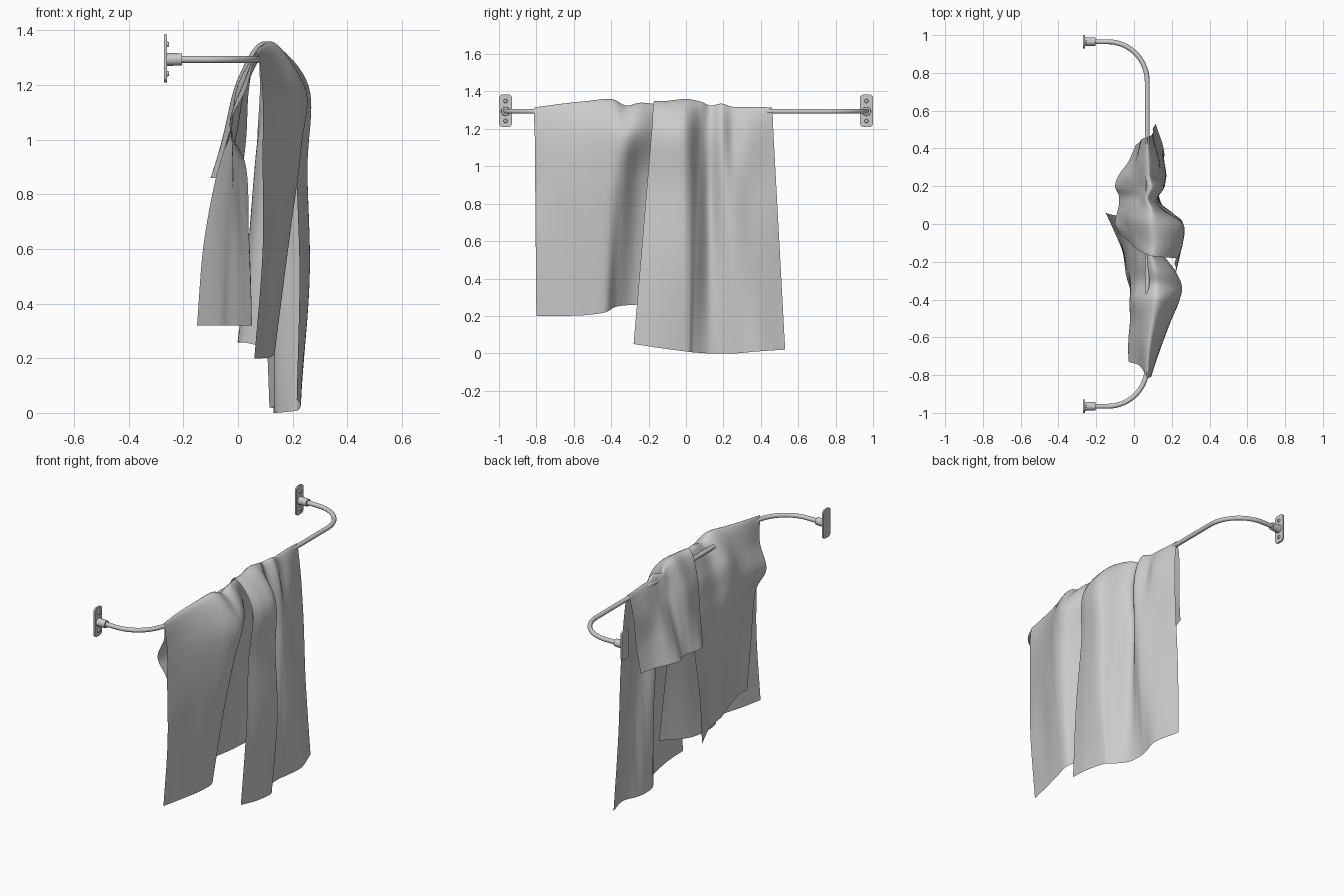
import bpy, bmesh, math
from mathutils import Vector, Matrix

if "Cube" in bpy.data.objects:
    bpy.data.objects.remove(bpy.data.objects["Cube"])

BAR_Z, BAR_X, END_Y, PLATE_X = 1.294, 0.07, 0.965, -0.27


def finish(name, bm, smooth=40):
    me = bpy.data.meshes.new(name)
    bm.to_mesh(me)
    bm.free()
    ob = bpy.data.objects.new(name, me)
    bpy.context.collection.objects.link(ob)
    bpy.ops.object.select_all(action='DESELECT')
    ob.select_set(True)
    bpy.context.view_layer.objects.active = ob
    bpy.ops.object.shade_smooth_by_angle(angle=math.radians(smooth))
    return ob


def spline(pts, steps):
    """Catmull-Rom through the points, with extrapolated ends."""
    p = [2 * pts[0] - pts[1], *pts, 2 * pts[-1] - pts[-2]]
    out = []
    for i in range(1, len(p) - 2):
        a, b, c, d = p[i - 1:i + 3]
        for k in range(steps):
            t = k / steps
            out.append(0.5 * (2 * b + (c - a) * t + (2 * a - 5 * b + 4 * c - d) * t * t
                              + (3 * b - a - 3 * c + d) * t ** 3))
    return out + [pts[-1]]


def rows_of(side, top):
    """Control rows of one hanging side: fraction down from the bar -> x per station."""
    p = side.get('power', 1)
    return [[Vector((x, ty + (hy - ty) * f ** p, tz + (hz - tz) * f))
             for x, ty, tz, hy, hz in zip(xs, top['y'], top['z'], side['y'], side['z'])]
            for f, xs in side['rows']]


def towel(name, top, front, back):
    ridge = [Vector(c) for c in zip(top['x'], top['y'], top['z'])]
    rows = rows_of(front, top) + [ridge] + rows_of(back, top)
    rows = [spline(r, 8) for r in rows]
    cols = [spline(list(c), 10) for c in zip(*rows)]
    bm = bmesh.new()
    vs = [[bm.verts.new(p) for p in c] for c in cols]
    for a, b in zip(vs, vs[1:]):
        for j in range(len(a) - 1):
            bm.faces.new((a[j], b[j], b[j + 1], a[j + 1]))
    return finish(name, bm, 180)


# Lower towel, on the -y part of the bar
towel('lower_towel',
      {'x': (.07, .08, .10, .12, .12, .11, .08, .07),
       'y': (-.81, -.66, -.52, -.40, -.32, -.24, -.12, 0),
       'z': (1.315, 1.335, 1.35, 1.36, 1.325, 1.34, 1.328, 1.328)},
      {'y': (-.80, -.66, -.53, -.43, -.37, -.26, -.08, .13),
       'z': (.20, .20, .205, .22, .25, .26, .26, .30),
       'rows': [(1, (.06, .09, .12, .13, .06, 0, .02, .09)),
                (.65, (.09, .12, .165, .185, .14, .06, .04, .08)),
                (.35, (.09, .14, .19, .23, .21, .12, .07, .07)),
                (.14, (.09, .13, .18, .23, .25, .215, .12, .08))]},
      {'y': (-.66, -.58, -.50, -.40, -.28, -.15, -.05, .06),
       'z': (.32,) * 8, 'power': .45,
       'rows': [(.13, (.03, .02, .02, .01, .03, .03, .03, .03)),
                (.27, (-.03, -.03, -.02, -.02, 0, 0, -.01, -.01)),
                (.42, (.03, .01, -.01, -.02, -.02, -.03, -.05, -.07)),
                (.7, (.04, .04, .02, 0, -.03, -.05, -.08, -.125)),
                (1, (.05, .05, .03, 0, -.04, -.06, -.10, -.15))]})

# Upper towel, overlapping the first, long in front and short behind
towel('upper_towel',
      {'x': (.10, .11, .10, .09, .07, .09, .08, .075, .07),
       'y': (-.17, -.10, 0, .08, .13, .19, .25, .33, .46),
       'z': (1.35, 1.35, 1.36, 1.345, 1.325, 1.335, 1.318, 1.318, 1.315)},
      {'y': (-.28, -.15, 0, .04, .12, .20, .27, .38, .53),
       'z': (.05, .03, .01, .005, 0, 0, 0, .01, .02),
       'rows': [(1, (.215, .23, .22, .19, .14, .13, .14, .16, .115)),
                (.65, (.225, .25, .26, .21, .13, .15, .17, .15, .10)),
                (.35, (.215, .24, .25, .17, .11, .16, .16, .13, .10)),
                (.12, (.225, .25, .25, .15, .12, .15, .12, .13, .09))]},
      {'y': (-.05, 0, .06, .10, .15, .20, .26, .33, .42),
       'z': (.86, .86, .86, .86, .86, .86, .86, .85, .84),
       'rows': [(.27, (.02, .01, 0, .01, .025, .03, .02, .02, .04)),
                (.65, (-.03, -.045, -.05, -.04, -.03, -.04, -.04, 0, .03)),
                (1, (-.08, -.10, -.09, -.08, -.08, -.10, -.08, -.03, .01))]})

# Bent bar: straight run with a quarter turn to the wall at each end
R = 0.21
half = [(BAR_X - R + R * math.cos(a), END_Y - R + R * math.sin(a))
        for a in (math.pi / 2 * i / 16 for i in range(17))] + [(PLATE_X + .02, END_Y)]
path = [(x, -y) for x, y in reversed(half)] + half
bm = bmesh.new()
rings = []
for i, (x, y) in enumerate(path):
    x0, y0 = path[max(i - 1, 0)]
    x1, y1 = path[min(i + 1, len(path) - 1)]
    n = Vector((y1 - y0, x0 - x1, 0)).normalized()
    rings.append([bm.verts.new(Vector((x, y, BAR_Z)) + .013 * (n * math.cos(a) + Vector((0, 0, math.sin(a)))))
                  for a in (math.tau * k / 20 for k in range(20))])
for a, b in zip(rings, rings[1:]):
    for k in range(20):
        bm.faces.new((a[k], a[(k + 1) % 20], b[(k + 1) % 20], b[k]))
bm.faces.new(rings[0])
bm.faces.new(rings[-1])
bmesh.ops.recalc_face_normals(bm, faces=bm.faces)
finish('towel_bar', bm)


def cyl(name, x0, x1, y, z, r0, r1):
    bm = bmesh.new()
    m = Matrix.Translation(((x0 + x1) / 2, y, z)) @ Matrix.Rotation(math.pi / 2, 4, 'Y')
    bmesh.ops.create_cone(bm, cap_ends=True, segments=24, radius1=r0, radius2=r1, depth=x1 - x0, matrix=m)
    return finish(name, bm)


# Wall plates with rounded corners, collars and screws
for side, s in (('left', -1), ('right', 1)):
    y = s * END_Y
    bm = bmesh.new()
    bmesh.ops.create_cube(bm, size=1, matrix=Matrix.Translation((PLATE_X + .005, y, BAR_Z + .003))
                          @ Matrix.Diagonal((.01, .07, .175, 1)))
    corners = [e for e in bm.edges if abs(e.verts[0].co.x - e.verts[1].co.x) > .005]
    bmesh.ops.bevel(bm, geom=corners, offset=.022, segments=6, profile=.5, affect='EDGES')
    finish(side + '_wall_plate', bm)
    cyl(side + '_collar', PLATE_X + .008, -.205, y, BAR_Z, .024, .022)
    for k, dz in enumerate((-.052, .055)):
        cyl(f'{side}_screw_{k + 1}', PLATE_X + .009, PLATE_X + .018, y, BAR_Z + dz, .011, .008)
